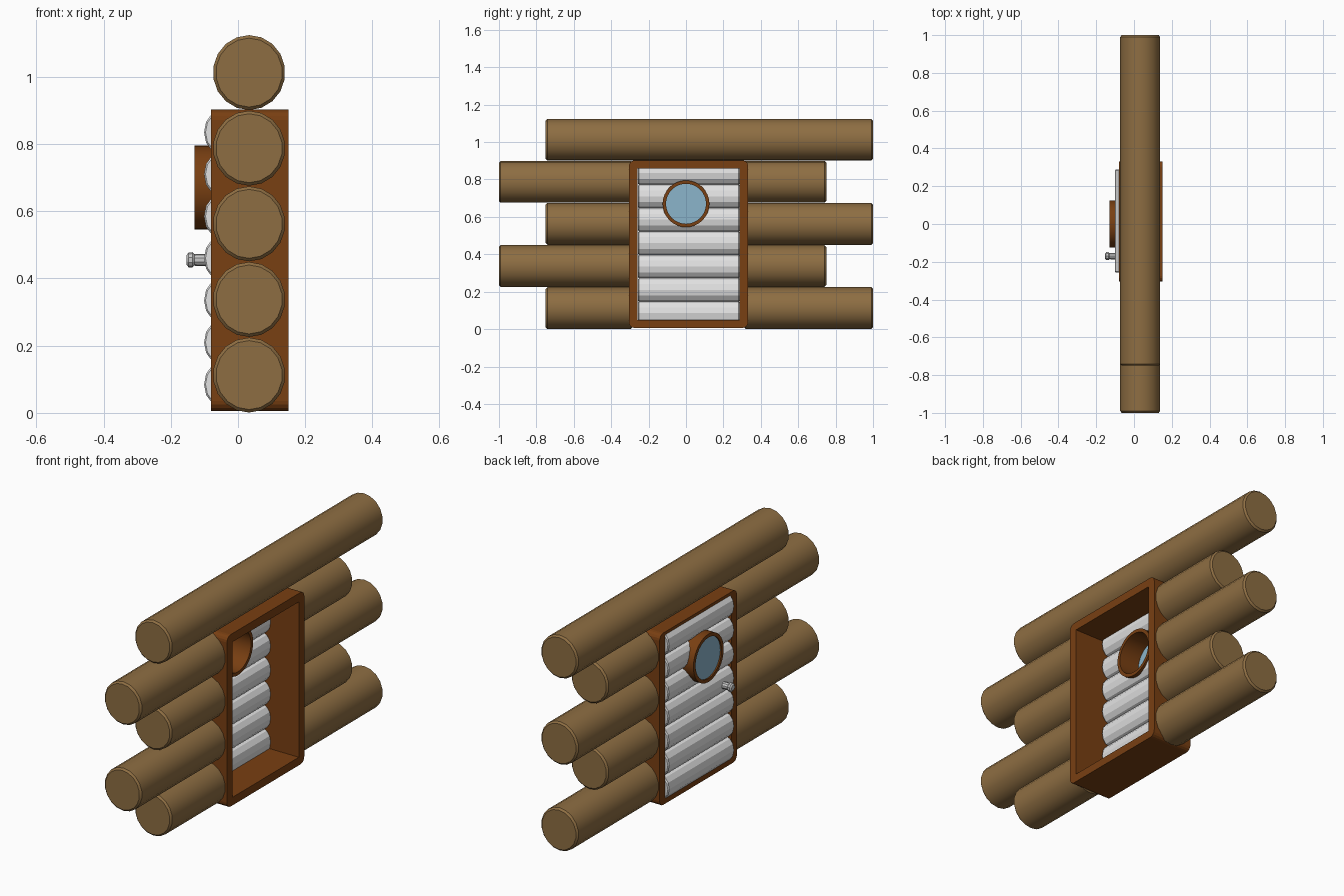
import bpy, bmesh, math

if "Cube" in bpy.data.objects:
    bpy.data.objects.remove(bpy.data.objects["Cube"])


def mat(name, rgb):
    m = bpy.data.materials.new(name)
    m.diffuse_color = (*rgb, 1)
    m.use_nodes = True
    m.node_tree.nodes["Principled BSDF"].inputs["Base Color"].default_value = m.diffuse_color
    return m


LOG = mat("log brown", (0.27, 0.155, 0.055))
FRAME = mat("dark reddish brown", (0.19, 0.05, 0.006))
SLAT = mat("pale grey", (0.76, 0.76, 0.76))
METAL = mat("metal grey", (0.58, 0.58, 0.58))
GLASS = mat("glass blue", (0.26, 0.46, 0.60))


def finish(bm, name, material, smooth=None):
    bmesh.ops.recalc_face_normals(bm, faces=bm.faces)
    me = bpy.data.meshes.new(name)
    bm.to_mesh(me)
    bm.free()
    ob = bpy.data.objects.new(name, me)
    bpy.context.collection.objects.link(ob)
    if material:
        me.materials.append(material)
    bpy.ops.object.select_all(action='DESELECT')
    bpy.context.view_layer.objects.active = ob
    ob.select_set(True)
    if smooth:
        bpy.ops.object.shade_smooth_by_angle(angle=math.radians(smooth))
    return ob


def lathe(name, axis, centre, profile, sides, material, squash=1, closed=False, smooth=None):
    """Revolve (position, radius) pairs around the x or y axis through centre."""
    bm = bmesh.new()
    rings = []
    for p, r in profile:
        ring = []
        for i in range(sides):
            a = 2 * math.pi * i / sides
            u, w = r * squash * math.sin(a), r * math.cos(a)
            off = (p, u, w) if axis == 'x' else (u, p, w)
            ring.append(bm.verts.new([c + o for c, o in zip(centre, off)]))
        rings.append(ring)
    pairs = list(zip(rings, rings[1:]))
    if closed:
        pairs.append((rings[-1], rings[0]))
    else:
        bm.faces.new(rings[0])
        bm.faces.new(rings[-1])
    for a, b in pairs:
        for i in range(sides):
            j = (i + 1) % sides
            bm.faces.new((a[i], a[j], b[j], b[i]))
    return finish(bm, name, material, smooth)


def rod(name, y0, y1, x, z, r, bevel, sides, material, squash, smooth=None):
    """Cylinder along y with chamfered ends."""
    prof = [(y0, r - bevel), (y0 + bevel, r), (y1 - bevel, r), (y1, r - bevel)]
    return lathe(name, 'y', (x, 0, z), prof, sides, material, squash, smooth=smooth)


def box(name, lo, hi, material, corner=0):
    """Box, optionally with its edges along x rounded."""
    bm = bmesh.new()
    bmesh.ops.create_cube(bm, size=1)
    for v in bm.verts:
        v.co = [l + (c + 0.5) * (h - l) for l, h, c in zip(lo, hi, v.co)]
    if corner:
        edges = [e for e in bm.edges if abs(e.verts[0].co.x - e.verts[1].co.x) > 1e-4]
        bmesh.ops.bevel(bm, geom=edges, offset=corner, segments=4, profile=0.5, affect='EDGES')
    return finish(bm, name, material)


def cut(ob, cutter):
    m = ob.modifiers.new("cut", 'BOOLEAN')
    m.operation = 'DIFFERENCE'
    m.solver = 'EXACT'
    m.object = cutter
    bpy.ops.object.select_all(action='DESELECT')
    bpy.context.view_layer.objects.active = ob
    ob.select_set(True)
    bpy.ops.object.modifier_apply(modifier=m.name)


# Staggered wall logs; the lower four are interrupted by the doorway
for i in range(5):
    z = 0.1125 + 0.225 * i
    y0, y1 = (-0.75, 1.0) if i % 2 == 0 else (-1.0, 0.75)
    spans = [("full", y0, y1)] if i == 4 else [("left", y0, -0.285), ("right", 0.31, y1)]
    for side, a, b in spans:
        rod(f"log_{i + 1}_{side}", a, b, 0.033, z, 0.1115, 0.009, 18, LOG, 0.965, smooth=40)

# Door frame with rounded outer corners
frame = box("door_frame", (-0.08, -0.305, 0.006), (0.15, 0.332, 0.902), FRAME, corner=0.03)
opening = box("opening_cutter", (-0.3, -0.26, 0.048), (0.3, 0.287, 0.858), None)
cut(frame, opening)
bpy.data.objects.remove(opening)

# Door slats, pierced by the round window
WC = (0, 0, 0.67)
hole = lathe("hole_cutter", 'x', WC, [(-0.3, 0.116), (0.3, 0.116)], 32, None)
for i in range(7):
    z = 0.085 + 0.125 * i
    slat = rod(f"door_slat_{i + 1}", -0.257, 0.288, -0.055, z, 0.063, 0.006, 12, SLAT, 0.73)
    if 0.5 < z < 0.85:
        cut(slat, hole)
bpy.data.objects.remove(hole)

# Round window: ring and glass
lathe("window_ring", 'x', WC, [(-0.13, 0.125), (0.0, 0.125), (0.0, 0.107), (-0.13, 0.107)],
      32, FRAME, closed=True, smooth=40)
lathe("window_glass", 'x', WC, [(-0.123, 0.11), (-0.117, 0.11)], 32, GLASS)

# Door knob on the outer side
lathe("door_knob", 'x', (0, -0.17, 0.455),
      [(-0.06, 0.018), (-0.118, 0.018), (-0.13, 0.017), (-0.136, 0.023), (-0.147, 0.022), (-0.153, 0.014)],
      10, METAL)
